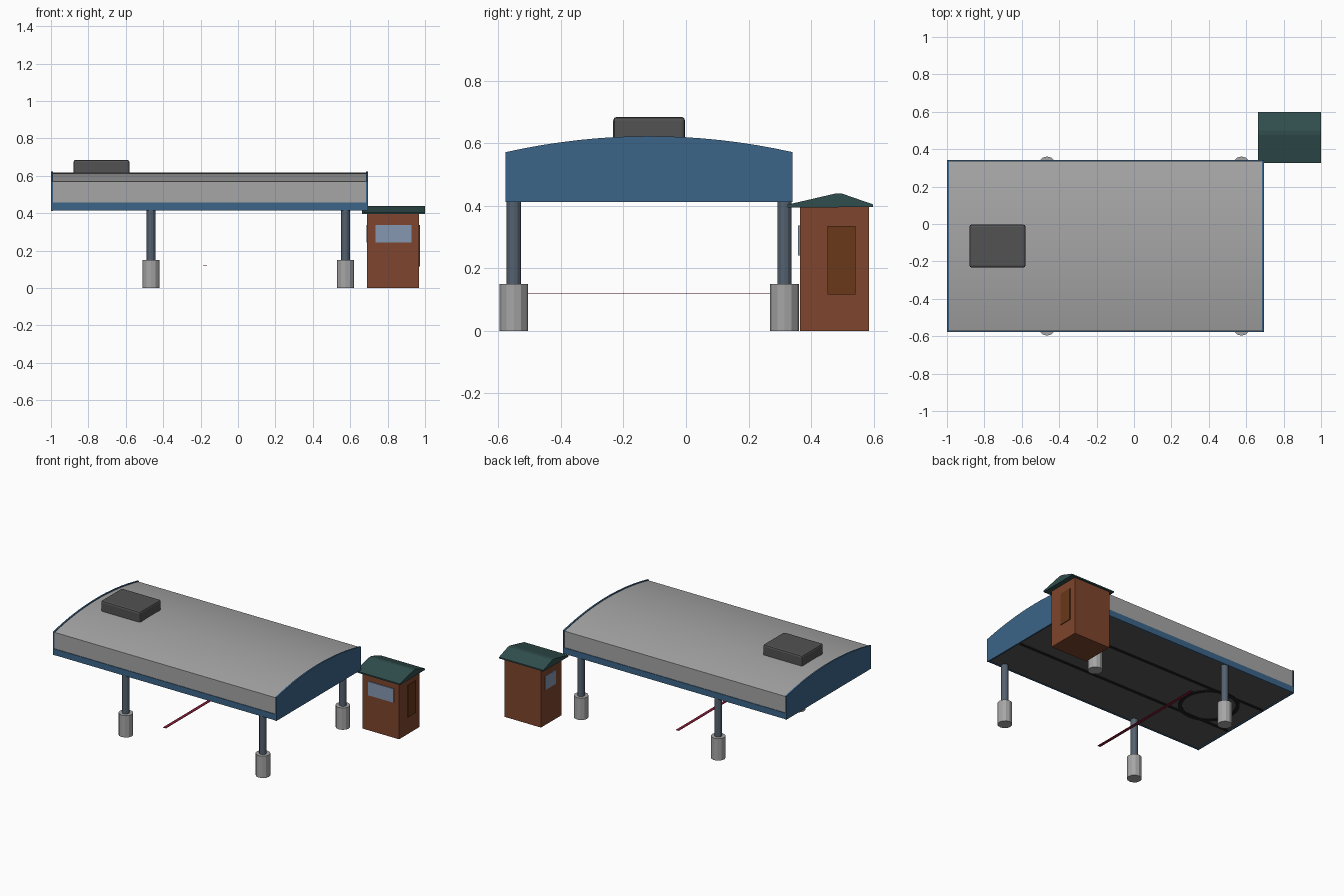
import bpy, bmesh, math

if "Cube" in bpy.data.objects:
    bpy.data.objects.remove(bpy.data.objects["Cube"])

def material(name, rgb):
    m = bpy.data.materials.new(name)
    m.diffuse_color = (*rgb, 1)
    m.use_nodes = True
    m.node_tree.nodes["Principled BSDF"].inputs["Base Color"].default_value = m.diffuse_color
    return m

BLUE = material("blue_paint", (0.045, 0.13, 0.25))
STEEL = material("steel_blue", (0.09, 0.12, 0.16))
DARK = material("dark_grey", (0.085, 0.085, 0.085))
CEIL = material("ceiling_grey", (0.1, 0.1, 0.1))
BLACK = material("black_strip", (0.015, 0.015, 0.015))
RED = material("dark_red", (0.25, 0.012, 0.04))
BRICK = material("brick", (0.21, 0.06, 0.026))
DOOR = material("door_brown", (0.14, 0.04, 0.01))
GLASS = material("glass", (0.24, 0.31, 0.44))
GREEN = material("roof_green", (0.03, 0.075, 0.075))
GREY = material("grey", (0.38, 0.38, 0.38))

def finish(name, bm, mat, smooth=False):
    bmesh.ops.recalc_face_normals(bm, faces=bm.faces)
    me = bpy.data.meshes.new(name)
    bm.to_mesh(me)
    bm.free()
    me.materials.append(mat)
    ob = bpy.data.objects.new(name, me)
    bpy.context.collection.objects.link(ob)
    if smooth:
        bpy.context.view_layer.objects.active = ob
        ob.select_set(True)
        bpy.ops.object.shade_smooth_by_angle(angle=math.radians(25))
        ob.select_set(False)
    return ob

def box(name, x, y, z, mat, bevel=0):
    bm = bmesh.new()
    bmesh.ops.create_cube(bm, size=1)
    for v in bm.verts:
        for i, (a, b) in enumerate((x, y, z)):
            v.co[i] = (a + b) / 2 + v.co[i] * (b - a)
    ob = finish(name, bm, mat)
    if bevel:
        mod = ob.modifiers.new("bevel", "BEVEL")
        mod.width, mod.segments = bevel, 2
    return ob

def extrude_x(name, profile, x0, x1, mat, smooth=False):
    bm = bmesh.new()
    f = bm.faces.new([bm.verts.new((x0, y, z)) for y, z in profile])
    r = bmesh.ops.extrude_face_region(bm, geom=[f])
    for v in r["geom"]:
        if isinstance(v, bmesh.types.BMVert):
            v.co.x = x1
    return finish(name, bm, mat, smooth)

def cylinder(name, x, y, z0, z1, r, mat, sides=12):
    bm = bmesh.new()
    bmesh.ops.create_cone(bm, cap_ends=True, segments=sides, radius1=r, radius2=r, depth=z1 - z0)
    bmesh.ops.translate(bm, verts=bm.verts, vec=(x, y, (z0 + z1) / 2))
    return finish(name, bm, mat)

# canopy: arched roof, end panels, edge fascias and ceiling
CY = -0.118
def arch(half, bottom, edge, top, n=16):
    pts = [(CY + half, bottom)]
    for i in range(n + 1):
        t = 1 - 2 * i / n
        pts.append((CY + half * t, edge + (top - edge) * (1 - t * t)))
    return pts + [(CY - half, bottom)]

extrude_x("canopy_roof", arch(0.455, 0.42, 0.568, 0.618), -0.992, 0.687, GREY, True)
for name, x in (("left_end_panel", -1.0), ("right_end_panel", 0.685)):
    extrude_x(name, arch(0.459, 0.412, 0.572, 0.623), x, x + 0.01, BLUE, True)
for name, y in (("front_fascia", CY - 0.459), ("back_fascia", CY + 0.449)):
    box(name, (-0.995, 0.69), (y, y + 0.01), (0.414, 0.456), BLUE)
box("ceiling", (-0.99, 0.685), (CY - 0.449, CY + 0.449), (0.417, 0.43), CEIL)

# rooftop vent
box("roof_vent", (-0.88, -0.58), (-0.233, -0.003), (0.59, 0.685), DARK, 0.012)

# ceiling rails and ring
for name, y in (("front_rail", CY - 0.165), ("back_rail", CY + 0.165)):
    box(name, (-0.99, 0.685), (y - 0.01, y + 0.01), (0.413, 0.42), BLACK)
bm = bmesh.new()
rings = [[bm.verts.new((-0.70 + r * math.cos(a), CY + r * math.sin(a), z))
          for a in (i * math.tau / 32 for i in range(32))]
         for r, z in ((0.165, 0.42), (0.165, 0.413), (0.19, 0.413), (0.19, 0.42))]
for k in range(4):
    p, q = rings[k], rings[(k + 1) % 4]
    for i in range(32):
        j = (i + 1) % 32
        bm.faces.new((p[i], p[j], q[j], q[i]))
finish("ceiling_ring", bm, BLACK)

# columns on round footings
for sx, x in (("left", -0.465), ("right", 0.575)):
    for sy, y in (("front", -0.551), ("back", 0.315)):
        cylinder(f"{sy}_{sx}_footing", x, y, 0, 0.15, 0.046, GREY)
        cylinder(f"{sy}_{sx}_column", x, y, 0.14, 0.42, 0.023, STEEL)

# thin crossing bar
box("cross_bar", (-0.186, -0.165), (-0.545, 0.343), (0.119, 0.122), RED)

# kiosk
box("kiosk_walls", (0.69, 0.967), (0.364, 0.586), (0, 0.402), BRICK)
extrude_x("kiosk_roof", [(0.325, 0.395), (0.325, 0.404), (0.476, 0.439), (0.5, 0.439),
                         (0.598, 0.405), (0.598, 0.396)], 0.663, 1.0, GREEN)
box("kiosk_front_window", (0.735, 0.928), (0.359, 0.37), (0.242, 0.337), GLASS)
box("kiosk_side_window", (0.686, 0.7), (0.43, 0.54), (0.242, 0.337), GLASS)
box("kiosk_door", (0.96, 0.972), (0.453, 0.543), (0.116, 0.336), DOOR)
